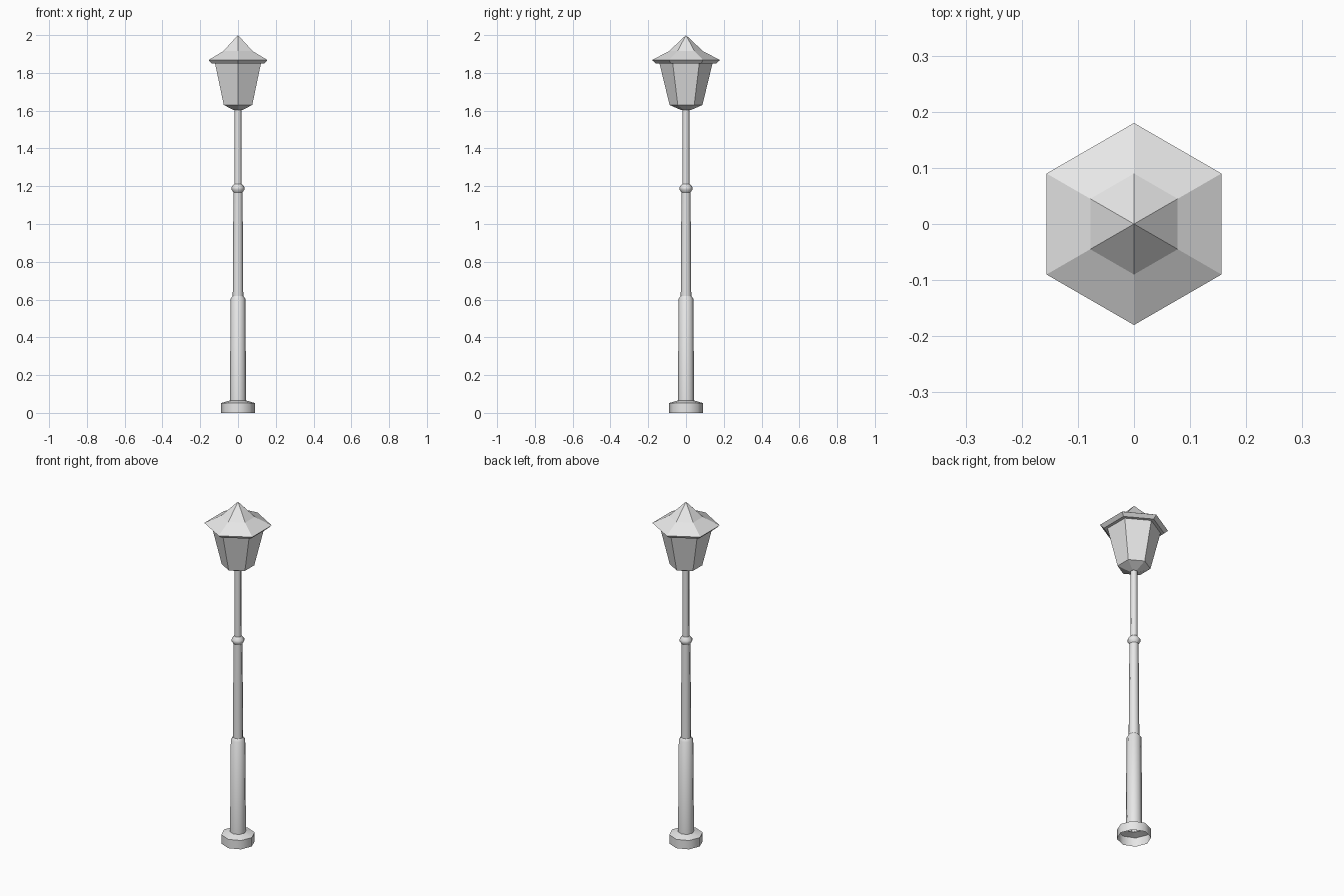
import bpy, bmesh
from math import cos, sin, pi, radians

cube = bpy.data.objects.get("Cube")
if cube:
    bpy.data.objects.remove(cube)

grey = bpy.data.materials.new("light grey metal")
grey.use_nodes = True
colour = (0.8, 0.8, 0.8, 1)
grey.diffuse_color = colour
grey.node_tree.nodes["Principled BSDF"].inputs["Base Color"].default_value = colour


def turned(name, profile, sides, start=0.0, smooth=False):
    """Sweep a (radius, height) profile around z with the given number of sides."""
    bm = bmesh.new()
    rings = []
    for r, z in profile:
        if r == 0:
            rings.append([bm.verts.new((0, 0, z))] * sides)
        else:
            rings.append([bm.verts.new((r * cos(start + 2 * pi * i / sides),
                                        r * sin(start + 2 * pi * i / sides), z))
                          for i in range(sides)])
    for low, high in zip(rings, rings[1:]):
        for i in range(sides):
            j = (i + 1) % sides
            corners = dict.fromkeys((low[i], low[j], high[j], high[i]))
            bm.faces.new(list(corners))
    bmesh.ops.recalc_face_normals(bm, faces=bm.faces)
    mesh = bpy.data.meshes.new(name)
    bm.to_mesh(mesh)
    bm.free()
    mesh.materials.append(grey)
    obj = bpy.data.objects.new(name, mesh)
    bpy.context.collection.objects.link(obj)
    if smooth:
        bpy.ops.object.select_all(action='DESELECT')
        obj.select_set(True)
        bpy.context.view_layer.objects.active = obj
        bpy.ops.object.shade_smooth_by_angle(angle=radians(50))
    return obj


# Octagonal post: open foot, three stepped shafts and collars
turned("foot", [(0.09, 0), (0.09, 0.052), (0.042, 0.066)], 8, smooth=True)
turned("lower_shaft", [(0.043, 0.06), (0.039, 0.605), (0.028, 0.62)], 8, smooth=True)
turned("middle_shaft", [(0.028, 0.61), (0.024, 1.175)], 8, smooth=True)
turned("collar", [(0.024, 1.168), (0.034, 1.182), (0.034, 1.196), (0.019, 1.213)],
       8, smooth=True)
turned("upper_shaft", [(0.019, 1.2), (0.018, 1.61)], 8, smooth=True)

# Hexagonal lantern with corners facing front and back
turned("lantern_body", [(0, 1.603), (0.025, 1.603), (0.087, 1.63), (0.141, 1.853)],
       6, start=pi / 2)
turned("lantern_roof", [(0, 1.85), (0.16, 1.85), (0.18, 1.868), (0.09, 1.915), (0, 2.0)],
       6, start=pi / 2)
